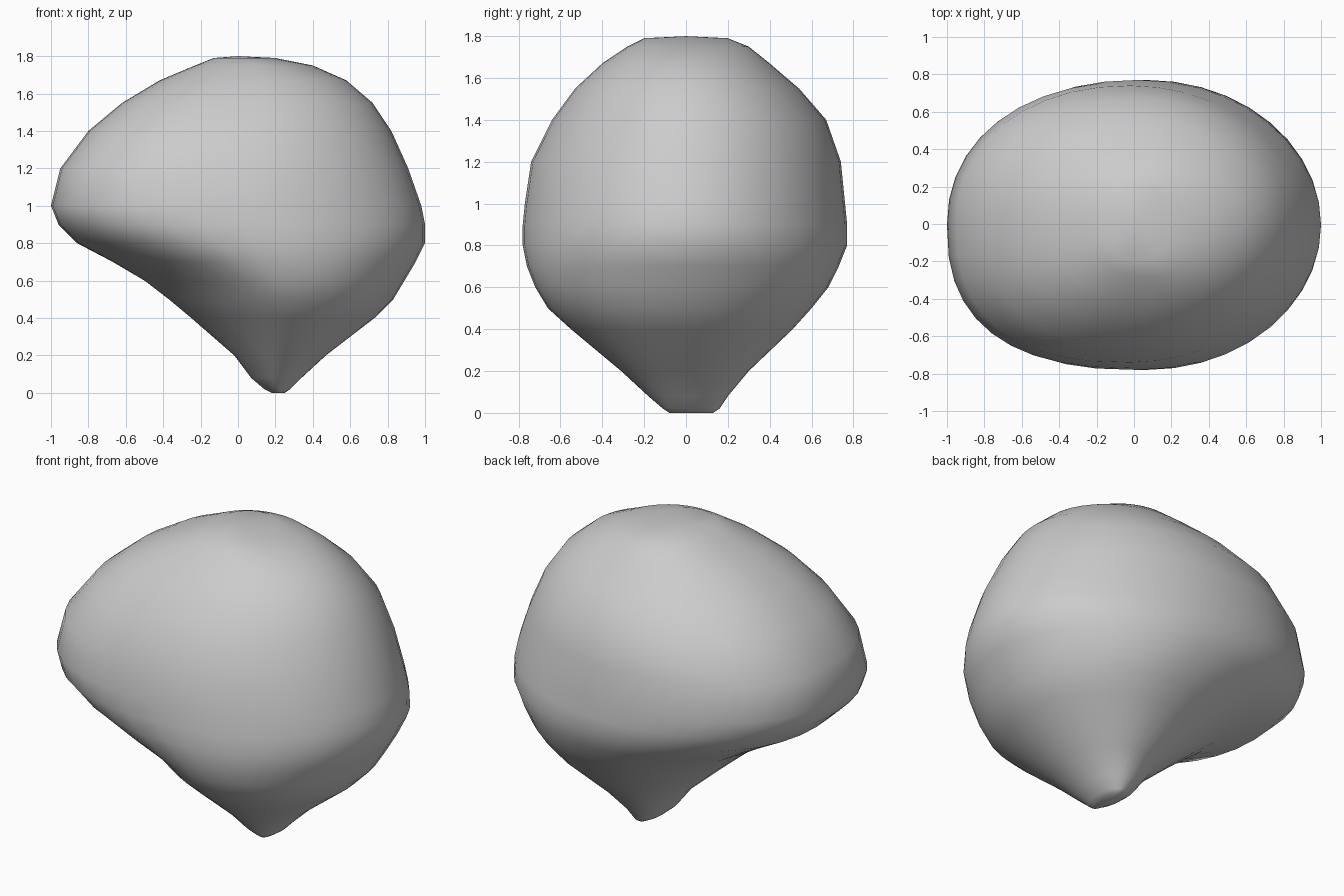
import bpy
import bmesh
from math import cos, sin, pi, copysign

cube = bpy.data.objects.get("Cube")
if cube:
    bpy.data.objects.remove(cube, do_unlink=True)

SEGMENTS = 40

# Horizontal sections of the stone: height, right, left, front, back
SECTIONS = [
    (0.0, 0.18, 0.25, -0.08, 0.13),
    (0.02, 0.14, 0.28, -0.11, 0.16),
    (0.08, 0.07, 0.34, -0.18, 0.2),
    (0.2, -0.02, 0.47, -0.31, 0.3),
    (0.4, -0.25, 0.73, -0.55, 0.51),
    (0.5, -0.37, 0.83, -0.66, 0.6),
    (0.6, -0.5, 0.89, -0.72, 0.68),
    (0.7, -0.67, 0.95, -0.76, 0.73),
    (0.8, -0.86, 1.0, -0.78, 0.77),
    (0.9, -0.96, 1.0, -0.78, 0.77),
    (1.0, -1.0, 0.98, -0.77, 0.76),
    (1.2, -0.95, 0.91, -0.74, 0.74),
    (1.4, -0.8, 0.82, -0.64, 0.67),
    (1.55, -0.62, 0.72, -0.53, 0.54),
    (1.67, -0.42, 0.58, -0.4, 0.4),
    (1.75, -0.23, 0.4, -0.28, 0.3),
    (1.79, -0.13, 0.2, -0.2, 0.2),
]


def power(value, exponent):
    return copysign(abs(value) ** exponent, value)


def corner_exponent(z, c, s):
    """Boxy front right shoulder above, scooped away below; round elsewhere."""
    if c < 0 and s < 0:
        blend = min(max((z - 0.6) / 0.3, 0), 1)
        return 1.6 + 0.9 * blend
    return 2.15 if c < 0 else 2.0


def section_ring(bm, z, x0, x1, y0, y1):
    cx, cy = (x0 + x1) / 2, (y0 + y1) / 2
    ring = []
    for i in range(SEGMENTS):
        a = 2 * pi * i / SEGMENTS
        c, s = cos(a), sin(a)
        e = 2 / corner_exponent(z, c, s)
        x = cx + power(c, e) * (x1 - x0) / 2
        y = cy + power(s, e) * (y1 - y0) / 2
        ring.append(bm.verts.new((x, y, z)))
    return ring


# Loft the sections and close both ends
bm = bmesh.new()
rings = [section_ring(bm, *section) for section in SECTIONS]
for low, high in zip(rings, rings[1:]):
    for i in range(SEGMENTS):
        j = (i + 1) % SEGMENTS
        bm.faces.new((low[i], low[j], high[j], high[i]))
bm.faces.new(list(reversed(rings[0])))
crown = bm.verts.new((0.0, 0.0, 1.8))
for i in range(SEGMENTS):
    bm.faces.new((rings[-1][i], rings[-1][(i + 1) % SEGMENTS], crown))
bmesh.ops.recalc_face_normals(bm, faces=bm.faces)
for face in bm.faces:
    face.smooth = True

mesh = bpy.data.meshes.new("stone")
bm.to_mesh(mesh)
bm.free()
stone = bpy.data.objects.new("stone", mesh)
bpy.context.collection.objects.link(stone)

# Plain grey stone
grey = bpy.data.materials.new("stone grey")
grey.use_nodes = True
colour = (0.6, 0.6, 0.6, 1)
grey.diffuse_color = colour
grey.node_tree.nodes["Principled BSDF"].inputs["Base Color"].default_value = colour
mesh.materials.append(grey)
